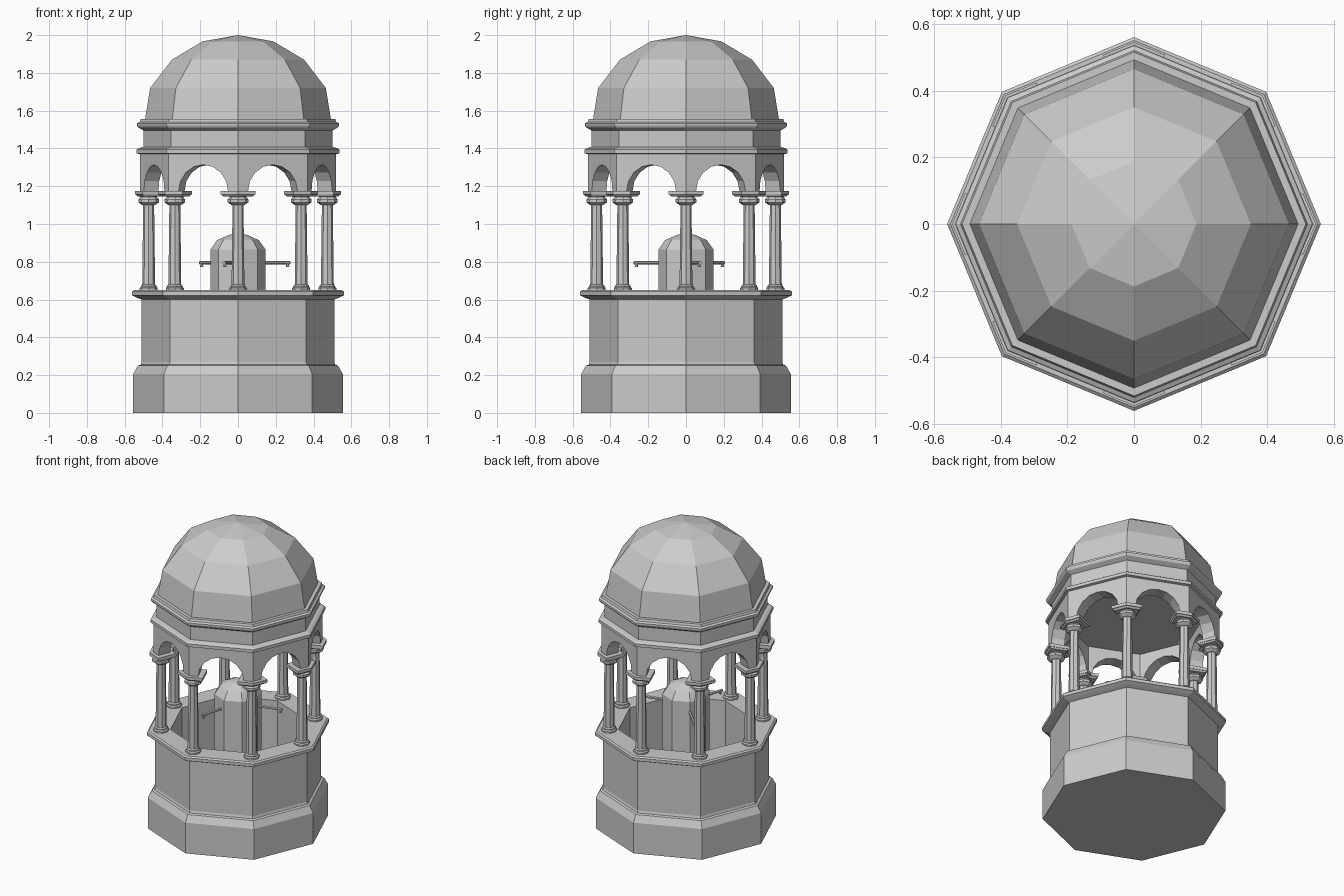
import bpy, bmesh, math
from mathutils import Vector, Matrix

if "Cube" in bpy.data.objects:
    bpy.data.objects.remove(bpy.data.objects["Cube"])

STEP = math.pi / 4
HALF = STEP / 2


def finish(bm, name):
    bmesh.ops.remove_doubles(bm, verts=bm.verts, dist=1e-5)
    bmesh.ops.recalc_face_normals(bm, faces=bm.faces)
    me = bpy.data.meshes.new(name)
    bm.to_mesh(me)
    bm.free()
    ob = bpy.data.objects.new(name, me)
    bpy.context.collection.objects.link(ob)
    return ob


def lathe(name, profile, n=8, place=None):
    """Spin an (r, z) profile into an n-sided solid."""
    bm = bmesh.new()
    rings = []
    for r, z in profile:
        if r == 0:
            rings.append([bm.verts.new((0, 0, z))] * n)
        else:
            rings.append([bm.verts.new((r * math.cos(k * 2 * math.pi / n),
                                        r * math.sin(k * 2 * math.pi / n), z)) for k in range(n)])
    for a, b in zip(rings, rings[1:]):
        for k in range(n):
            m = (k + 1) % n
            vs = list(dict.fromkeys([a[k], a[m], b[m], b[k]]))
            if len(vs) > 2:
                bm.faces.new(vs)
    if place:
        bm.transform(place)
    return finish(bm, name)


def loft(name, a, b, place):
    """Join two matching outlines into a capped solid."""
    bm = bmesh.new()
    va = [bm.verts.new(p) for p in a]
    vb = [bm.verts.new(p) for p in b]
    bm.faces.new(va)
    bm.faces.new(vb[::-1])
    for i in range(len(va)):
        j = (i + 1) % len(va)
        bm.faces.new([va[i], va[j], vb[j], vb[i]])
    bm.transform(place)
    return finish(bm, name)


# Hollow basin with plinth and rim
lathe("basin", [(0, 0), (.555, 0), (.555, .205), (.53, .25), (.515, .255), (.51, .27),
                (.51, .60), (.535, .61), (.56, .622), (.56, .642), (.55, .65),
                (.415, .65), (.415, .2), (0, .2)])

# Central water tank
lathe("water_tank", [(0, .2), (.146, .2), (.146, .865), (.11, .915), (.045, .943), (0, .948)])

# Three spouts
for i in range(3):
    rot = Matrix.Rotation(math.radians(15 + 120 * i), 4, 'Z')
    along = rot @ Matrix.Translation((0, 0, .795)) @ Matrix.Rotation(math.pi / 2, 4, 'Y')
    lathe(f"spout_pipe_{i}", [(0, .1), (.009, .1), (.009, .285), (0, .285)], 6, along)
    lathe(f"spout_nozzle_{i}", [(0, .773), (.009, .773), (.007, .797), (0, .797)], 6,
          rot @ Matrix.Translation((.272, 0, 0)))

COLUMN = [(0, .65), (.048, .65), (.048, .66), (.041, .667), (.041, .673), (.034, .68),
          (.029, 1.10), (.037, 1.102), (.055, 1.115), (.055, 1.13), (.045, 1.142),
          (.045, 1.155), (0, 1.155)]


def chevron(ro, d, ri, z):
    """Bent slab outline following the ring corner."""
    t = (ro - ri) * math.cos(HALF)
    ex, ey = ro - d * math.sin(HALF), d * math.cos(HALF)
    ix, iy = ex - t * math.cos(HALF), ey - t * math.sin(HALF)
    return [(ro, 0, z), (ex, ey, z), (ix, iy, z), (ri, 0, z), (ix, -iy, z), (ex, -ey, z)]


def arch_outline(R):
    """Side panel outline with a round arch cut, at circumradius R."""
    x, s = R * math.cos(HALF), R * math.sin(HALF)
    arc = [(x, -.142 * math.cos(k * math.pi / 8), 1.172 + .142 * math.sin(k * math.pi / 8))
           for k in range(9)]
    return [(x, -s, 1.172)] + arc + [(x, s, 1.172), (x, s, 1.372), (x, -s, 1.372)]


# Columns, their caps, and the arches between them
for k in range(8):
    rot = Matrix.Rotation(k * STEP, 4, 'Z')
    lathe(f"column_{k}", COLUMN, 8, rot @ Matrix.Translation((.473, 0, 0)))
    loft(f"column_cap_lower_{k}", chevron(.53, .085, .42, 1.145), chevron(.54, .095, .41, 1.155), rot)
    loft(f"column_cap_{k}", chevron(.545, .10, .405, 1.155), chevron(.545, .10, .405, 1.175), rot)
    loft(f"arch_{k}", arch_outline(.52), arch_outline(.43),
         Matrix.Rotation(k * STEP + HALF, 4, 'Z'))

# Ceiling, cornices, drum and dome
lathe("dome", [(0, 1.37), (.52, 1.37), (.537, 1.374), (.537, 1.394), (.525, 1.402), (.50, 1.408),
               (.50, 1.495), (.53, 1.512), (.535, 1.522), (.535, 1.533), (.52, 1.54),
               (.515, 1.555), (.492, 1.555), (.465, 1.72), (.35, 1.87), (.187, 1.967), (0, 2.0)])
